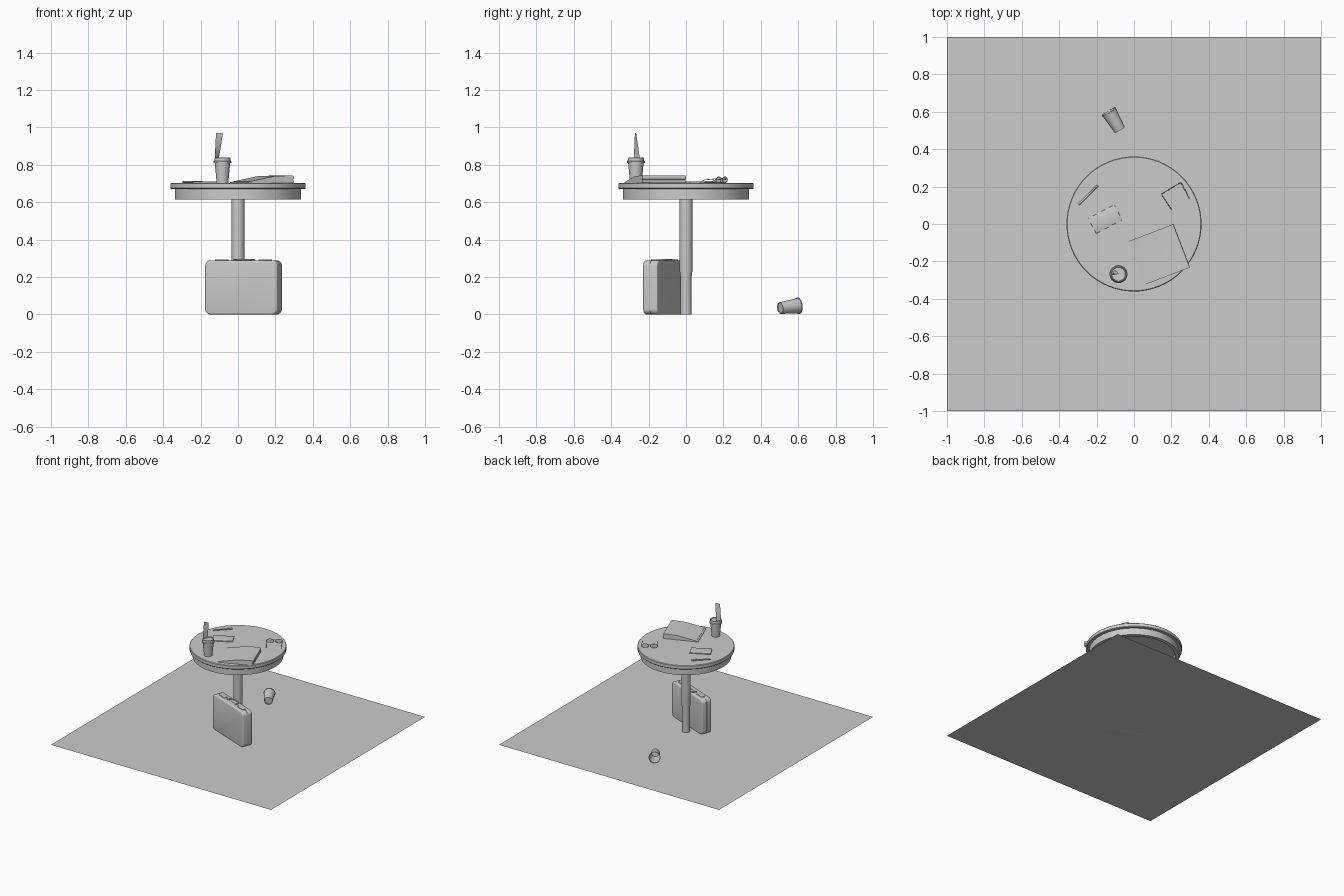
import bpy, bmesh
from math import sin, cos, pi, radians
from mathutils import Matrix, Vector

if "Cube" in bpy.data.objects:
    bpy.data.objects.remove(bpy.data.objects["Cube"])


def place(x, y, z, deg=0):
    return Matrix.Translation((x, y, z)) @ Matrix.Rotation(radians(deg), 4, 'Z')


def finish(name, bm, mat, smooth=True):
    bmesh.ops.recalc_face_normals(bm, faces=bm.faces)
    me = bpy.data.meshes.new(name)
    bm.to_mesh(me)
    bm.free()
    ob = bpy.data.objects.new(name, me)
    bpy.context.collection.objects.link(ob)
    ob.matrix_world = mat
    if smooth:
        bpy.ops.object.select_all(action='DESELECT')
        bpy.context.view_layer.objects.active = ob
        ob.select_set(True)
        bpy.ops.object.shade_smooth_by_angle(angle=radians(35))
    return ob


def lathe(name, profile, mat, steps=32):
    """Revolve (radius, height) points round local z."""
    bm = bmesh.new()
    vs = [bm.verts.new((r, 0, z)) for r, z in profile]
    es = [bm.edges.new(p) for p in zip(vs, vs[1:])]
    bmesh.ops.spin(bm, geom=vs + es, cent=(0, 0, 0), axis=(0, 0, 1),
                   angle=2 * pi, steps=steps)
    bmesh.ops.remove_doubles(bm, verts=bm.verts, dist=1e-5)
    return finish(name, bm, mat)


def extrude(name, outline, depth, mat):
    """Prism from an (x, z) outline, extruded along local y."""
    bm = bmesh.new()
    f = bm.faces.new([bm.verts.new((x, 0, z)) for x, z in outline])
    new = bmesh.ops.extrude_face_region(bm, geom=[f])['geom']
    bmesh.ops.translate(bm, vec=(0, depth, 0),
                        verts=[g for g in new if isinstance(g, bmesh.types.BMVert)])
    return finish(name, bm, mat)


def box(name, size, mat, bevel=0.0, segments=3):
    bm = bmesh.new()
    bmesh.ops.create_cube(bm, size=1)
    bmesh.ops.scale(bm, vec=size, verts=bm.verts)
    if bevel:
        bmesh.ops.bevel(bm, geom=bm.edges[:], offset=bevel, segments=segments,
                        profile=0.5, affect='EDGES')
    return finish(name, bm, mat)


def tube(name, points, radius, mat, cyclic=False, sides=8):
    """Round bar along a polyline."""
    bm, rings, n = bmesh.new(), [], len(points)
    pts = [Vector(p) for p in points]
    for i, p in enumerate(pts):
        a = pts[(i - 1) % n] if cyclic or i else p
        b = pts[(i + 1) % n] if cyclic or i < n - 1 else p
        t = (b - a).normalized()
        s = t.cross(Vector((0, 0.01, 1) if abs(t.z) < 0.99 else (0, 1, 0))).normalized()
        if cyclic:
            s = Vector((0, 1, 0))
        u = s.cross(t)
        rings.append([bm.verts.new(p + radius * (s * cos(k * 2 * pi / sides) + u * sin(k * 2 * pi / sides)))
                      for k in range(sides)])
    for i in range(n if cyclic else n - 1):
        a, b = rings[i], rings[(i + 1) % n]
        for k in range(sides):
            bm.faces.new((a[k], a[(k + 1) % sides], b[(k + 1) % sides], b[k]))
    if not cyclic:
        bm.faces.new(rings[0])
        bm.faces.new(rings[-1])
    return finish(name, bm, mat)


# floor
bm = bmesh.new()
bmesh.ops.create_grid(bm, x_segments=1, y_segments=1, size=1)
finish("floor", bm, Matrix(), smooth=False)

# table
O = Matrix()
lathe("table_top", [(0, .671), (.357, .671), (.361, .675), (.361, .699), (.357, .703), (0, .703)], O, 64)
lathe("table_apron", [(.31, .67), (.31, .615), (.338, .615), (.338, .67)], O, 64)
lathe("table_post", [(0, 0), (.03, 0), (.03, .2), (.035, .24), (.035, .671), (0, .671)], O)

# takeaway cup with lid
C = place(-.083, -.268, .703)
lathe("cup", [(0, 0), (.031, 0), (.042, .115), (0, .115)], C)
lathe("cup_lid", [(.041, .106), (.048, .106), (.048, .115), (.044, .118), (.042, .134),
                  (.038, .136), (.036, .128), (0, .128)], C)

# twisting ribbon of steam
bm = bmesh.new()
rows = []
for i in range(13):
    t = i / 12
    a = radians(60 - 50 * t)
    c = Vector((-.114 + .015 * t, -.262 - .008 * t, .825 + .145 * t))
    w = Vector((cos(a), sin(a), 0)) * .018
    rows.append([bm.verts.new(c - w), bm.verts.new(c + w)])
for a, b in zip(rows, rows[1:]):
    bm.faces.new((a[0], a[1], b[1], b[0]))
finish("steam_ribbon", bm, O)

# empty cup lying on the floor
base, mouth = Vector((-.076, .503, .034)), Vector((-.133, .599, .046))
tip = Matrix.Translation(base) @ (mouth - base).to_track_quat('Z', 'Y').to_matrix().to_4x4()
lathe("fallen_cup", [(0, .004), (.027, .004), (.029, 0), (.031, 0), (.041, .11), (.044, .111),
                     (.044, .115), (.041, .115), (.029, .008), (0, .008)], tip)

# folded newspaper: thick rolled fold on the right, thin open side on the left
N = place(.047, -.329, .703, 21)
for i, (z0, h, u0) in enumerate([(0, .016, 0), (.016, .024, .012)]):
    r = h / 2
    low = 0 if i == 0 else .003
    rise = z0 * .98
    fold = [(.27 - r * .7 + r * .7 * sin(k * pi / 6), z0 + r - r * cos(k * pi / 6)) for k in range(7)]
    extrude("newspaper_layer", [(u0, low), (.15, rise * .8 + low * .2)] + fold +
            [(.16, z0 + h * .85), (u0, low + .004)], .248, N)

# notepad
box("notepad", (.158, .092, .008), place(-.154, .026, .707, 28), .002, 2)

# pen with clip
P = place(-.243, .157, .709, 45)
tube("pen", [(-.074, 0, -.001), (-.06, 0, 0), (.07, 0, 0)], .005, P, sides=12)
box("pen_clip", (.04, .003, .002), P @ Matrix.Translation((.048, 0, .007)))

# spectacles
G = place(.198, .191, .703, 31)
for s in (-1, 1):
    lens = [(s * .033 + .026 * cos(k * pi / 12), 0, .017 + .015 * sin(k * pi / 12)) for k in range(24)]
    tube("spectacle_rim", lens, .0022, G, cyclic=True, sides=6)
    tube("spectacle_arm", [(s * .059, 0, .022), (s * .061, -.006, .022),
                           (s * .058, -.075, .016), (s * .056, -.1, .003)], .002, G, sides=6)
    bm = bmesh.new()
    bm.faces.new([bm.verts.new(p) for p in lens])
    finish("spectacle_lens", bm, G, smooth=False)
tube("spectacle_bridge", [(-.009, 0, .021), (0, 0, .025), (.009, 0, .021)], .002, G, sides=6)

# briefcase: two shells, seam, latches and folded handle
B = place(.03, -.115, 0, -22)
for s in (-1, 1):
    bm = bmesh.new()
    bmesh.ops.create_cube(bm, size=1)
    bmesh.ops.scale(bm, vec=(.415, .0405, .289), verts=bm.verts)
    corner = [e for e in bm.edges if abs(e.verts[0].co.y - e.verts[1].co.y) > .01]
    bmesh.ops.bevel(bm, geom=corner, offset=.03, segments=6, profile=.5, affect='EDGES')
    rim = [e for e in bm.edges if all(v.co.y * s > .015 for v in e.verts)]
    bmesh.ops.bevel(bm, geom=rim, offset=.008, segments=3, profile=.5, affect='EDGES')
    finish("briefcase_shell", bm, B @ Matrix.Translation((0, s * .0213, .1445)))
    box("briefcase_latch", (.07, .03, .009), B @ Matrix.Translation((s * .125, 0, .289)), .003, 2)
    box("handle_mount", (.014, .018, .01), B @ Matrix.Translation((s * .052, 0, .29)), .002, 2)
bm = bmesh.new()
bmesh.ops.create_cube(bm, size=1)
bmesh.ops.scale(bm, vec=(.411, .006, .285), verts=bm.verts)
bmesh.ops.bevel(bm, geom=[e for e in bm.edges if abs(e.verts[0].co.y - e.verts[1].co.y) > .004],
                offset=.03, segments=6, profile=.5, affect='EDGES')
finish("briefcase_seam", bm, B @ Matrix.Translation((0, 0, .1445)))
arc = [(-.054 * cos(k * pi / 12), .034 * sin(k * pi / 12) ** .7 if 0 < k < 12 else 0, .292) for k in range(13)]
tube("briefcase_handle", arc, .005, B)
